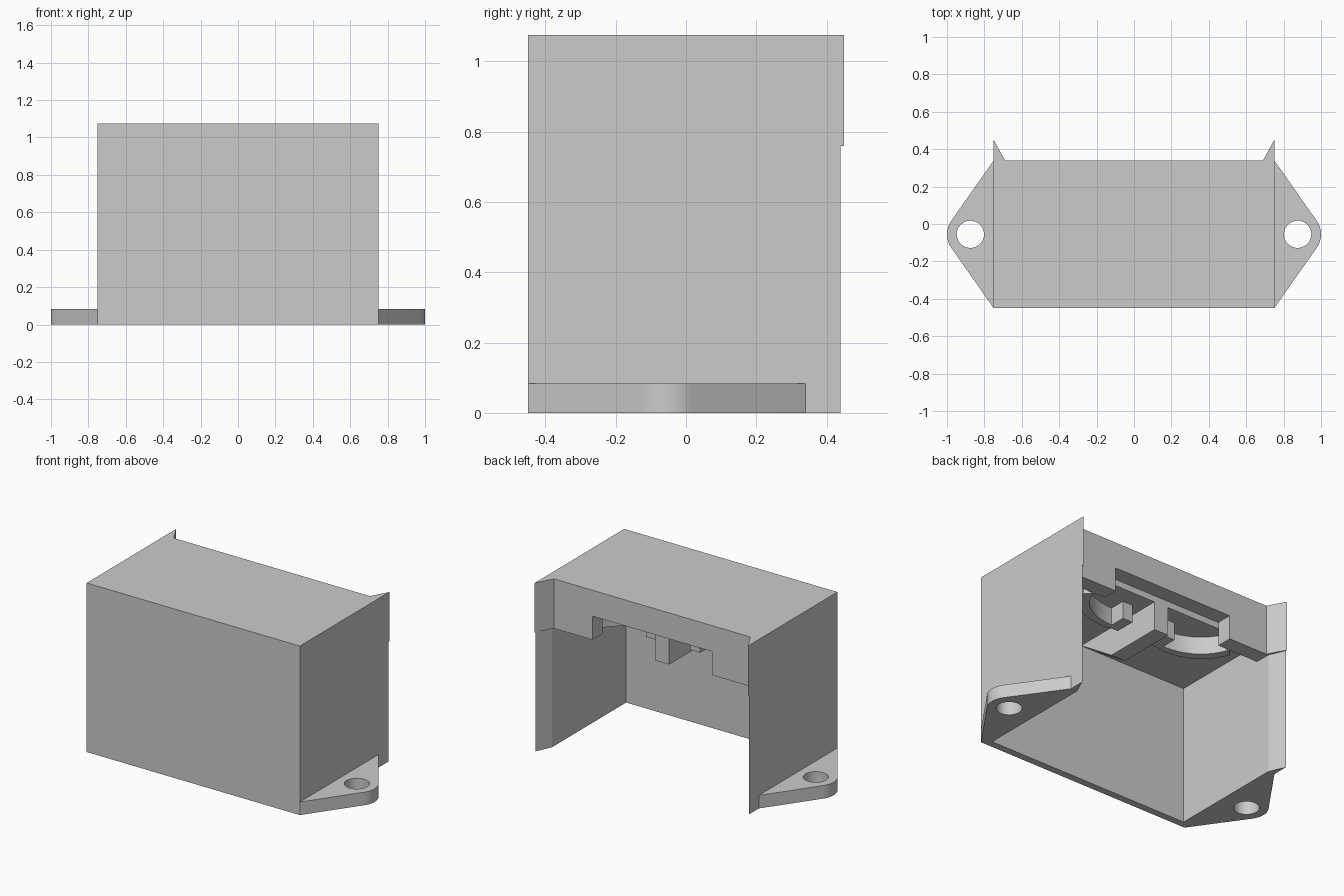
import bpy, bmesh, math
from mathutils import Vector

if "Cube" in bpy.data.objects:
    bpy.data.objects.remove(bpy.data.objects["Cube"])

grey = bpy.data.materials.new("light_grey_plastic")
grey.use_nodes = True
colour = (0.6, 0.6, 0.6, 1)
grey.diffuse_color = colour
grey.node_tree.nodes["Principled BSDF"].inputs["Base Color"].default_value = colour

WALL = 0.045
X, FRONT, BACK, TOP = 0.75, -0.45, 0.34, 1.075
IX, IY = X - WALL, FRONT + WALL
LIP_Y, LIP_Z, CEILING = 0.24, 0.76, 0.87


def prism(name, pts, lo, hi, axis="z", holes=()):
    """Extrude a flat outline (with optional holes) along an axis."""
    place = {"z": lambda u, v, w: (u, v, w), "y": lambda u, v, w: (u, w, v),
             "x": lambda u, v, w: (w, u, v)}[axis]
    bm = bmesh.new()
    edges = []
    for loop in (pts, *holes):
        vs = [bm.verts.new(place(u, v, lo)) for u, v in loop]
        edges += [bm.edges.new((vs[i - 1], vs[i])) for i in range(len(vs))]
    if holes:
        bmesh.ops.triangle_fill(bm, edges=edges, use_beauty=True)
    else:
        bm.faces.new(vs)
    geo = bmesh.ops.extrude_face_region(bm, geom=bm.faces[:], use_keep_orig=True)
    moved = [g for g in geo["geom"] if isinstance(g, bmesh.types.BMVert)]
    bmesh.ops.translate(bm, verts=moved, vec=Vector(place(0, 0, hi - lo)))
    bmesh.ops.recalc_face_normals(bm, faces=bm.faces[:])
    mesh = bpy.data.meshes.new(name)
    bm.to_mesh(mesh)
    bm.free()
    mesh.materials.append(grey)
    obj = bpy.data.objects.new(name, mesh)
    bpy.context.collection.objects.link(obj)
    return obj


def mirrored(pts):
    """Close a right-hand half outline with its mirror image."""
    return pts + [(-x, y) for x, y in reversed(pts)]


def smooth(obj):
    bpy.ops.object.select_all(action="DESELECT")
    obj.select_set(True)
    bpy.context.view_layer.objects.active = obj
    bpy.ops.object.shade_smooth_by_angle(angle=math.radians(30))


# Cover: solid block with flared rear edges, hollowed from below and behind
cover = prism("cover", mirrored([(X, FRONT), (X, 0.45), (0.69, BACK)]), 0, TOP)
cutters = [
    prism("cutter_opening", mirrored([(IX, IY), (IX, BACK), (X, 0.44), (0.8, 0.44), (0.8, 0.6)]),
          -0.1, LIP_Z),
    prism("cutter_ceiling", mirrored([(IX, IY), (IX, LIP_Y)]), 0.5, CEILING),
    prism("cutter_notch", mirrored([(0.42, LIP_Y), (0.42, 0.6)]), 0.7, 0.91),
]
for c in cutters:
    c.hide_render = True
    mod = cover.modifiers.new(c.name, "BOOLEAN")
    mod.operation, mod.solver, mod.object = "DIFFERENCE", "EXACT", c
graph = bpy.context.evaluated_depsgraph_get()
hollow = bpy.data.meshes.new_from_object(cover.evaluated_get(graph))
cover.modifiers.clear()
cover.data = hollow
for c in cutters:
    bpy.data.objects.remove(c)

# Centre rib under the ceiling, with a sloped front
prism("centre_rib", [(IY, CEILING + 0.01), (IY, CEILING), (-0.14, 0.69), (LIP_Y, 0.69),
                     (LIP_Y, CEILING + 0.01)], -0.05, 0.05, "x")

for side, s in (("left", 1), ("right", -1)):
    # Mounting ear: rounded tip tangent to straight edges, with a screw hole
    cx, cy, r = 0.875, -0.055, 0.125
    reach = math.hypot(cx - X, BACK - cy)
    tangent = math.pi - math.atan2(BACK - cy, cx - X) - math.acos(r / reach)
    arc = [(s * (cx + r * math.cos(a)), cy + r * math.sin(a))
           for a in (tangent * (i / 8 - 1) for i in range(17))]
    hole = [(s * (cx + 0.073 * math.cos(a)), cy + 0.073 * math.sin(a))
            for a in (math.tau * i / 32 for i in range(32))]
    ear = prism(f"{side}_mounting_ear",
                [(s * (X - 0.01), FRONT), (s * X, FRONT)] + arc +
                [(s * X, BACK), (s * (X - 0.01), BACK)], 0, 0.083, holes=[hole])
    smooth(ear)

    # Curved guide rib under the ceiling
    a, b, c = Vector((0.5, LIP_Y)), Vector((0.42, 0.02)), Vector((0.15, 0.03))
    curve = [a * (1 - t) ** 2 + b * 2 * t * (1 - t) + c * t * t
             for t in (i / 10 for i in range(11))]
    inner = [(s * p.x, p.y) for p in curve]
    outer = [(s * (p.x + 0.04), p.y - 0.04) for p in reversed(curve)]
    smooth(prism(f"{side}_curved_rib", inner + outer, LIP_Z, CEILING + 0.01))

    # Small post at the inner end of the curved rib
    prism(f"{side}_guide_post", [(s * 0.12, 0), (s * 0.19, 0), (s * 0.19, 0.13), (s * 0.12, 0.13)],
          LIP_Z, CEILING + 0.01)
